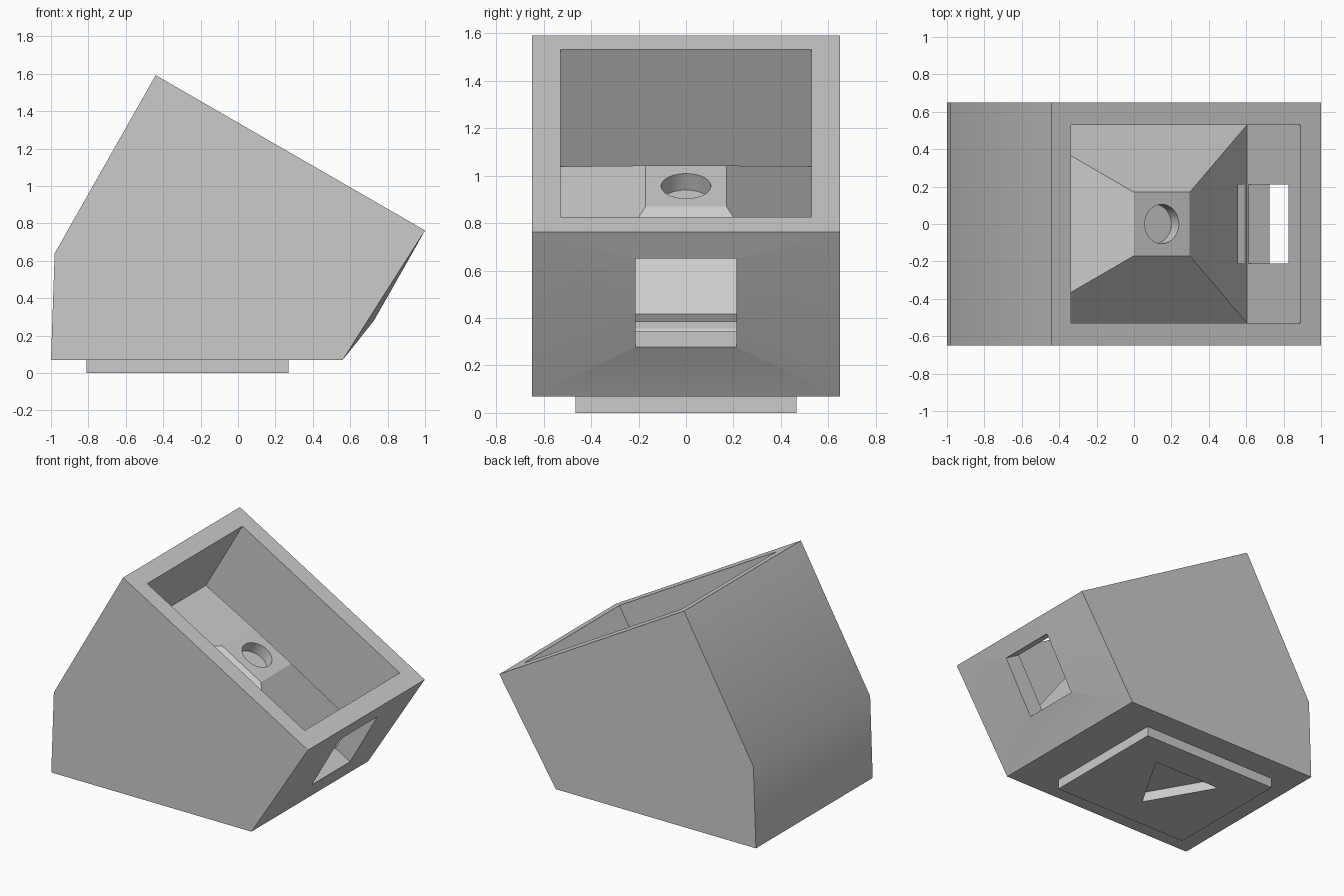
import bpy, bmesh, math
from mathutils import Matrix, Vector

if "Cube" in bpy.data.objects:
    bpy.data.objects.remove(bpy.data.objects["Cube"], do_unlink=True)

# Single flat grey
grey = bpy.data.materials.new("matte grey")
grey.use_nodes = True
GREY = (0.6, 0.6, 0.6, 1)
grey.diffuse_color = GREY
grey.node_tree.nodes["Principled BSDF"].inputs["Base Color"].default_value = GREY

# Frame lying on the sloped top: local x runs downhill, local z points out
slope = Matrix.Translation((-0.44, 0, 1.592)) @ Matrix.Rotation(math.radians(30), 4, "Y")


def make_object(name, bm, matrix=None):
    if matrix:
        bm.transform(matrix)
    bmesh.ops.recalc_face_normals(bm, faces=bm.faces)
    mesh = bpy.data.meshes.new(name)
    bm.to_mesh(mesh)
    bm.free()
    mesh.materials.append(grey)
    obj = bpy.data.objects.new(name, mesh)
    bpy.context.collection.objects.link(obj)
    return obj


def box(name, low, high, matrix=None):
    bm = bmesh.new()
    bmesh.ops.create_cube(bm, size=1)
    low, high = Vector(low), Vector(high)
    bmesh.ops.scale(bm, vec=high - low, verts=bm.verts)
    bmesh.ops.translate(bm, vec=(low + high) / 2, verts=bm.verts)
    return make_object(name, bm, matrix)


def cut(target, cutter):
    cutter.hide_render = True
    mod = target.modifiers.new("cut", "BOOLEAN")
    mod.operation, mod.solver, mod.object = "DIFFERENCE", "EXACT", cutter
    bpy.context.view_layer.objects.active = target
    bpy.ops.object.modifier_apply(modifier=mod.name)
    bpy.data.objects.remove(cutter, do_unlink=True)


def bridge(bm, ring_a, ring_b):
    for i in range(len(ring_a)):
        j = (i + 1) % len(ring_a)
        bm.faces.new((ring_a[i], ring_a[j], ring_b[j], ring_b[i]))


def rect(bm, x0, x1, half, z0, z1):
    return [bm.verts.new(p) for p in
            ((x0, -half, z0), (x1, -half, z1), (x1, half, z1), (x0, half, z0))]


# Housing: extruded side profile, its low end slightly bowed around the slot
profile = [(0.56, 0.07), (1, 0.762), (-0.44, 1.592), (-0.98, 0.64), (-1, 0.07)]
bm = bmesh.new()
front = [bm.verts.new((x, -0.65, z)) for x, z in profile]
back = [bm.verts.new((x, 0.65, z)) for x, z in profile]
bm.faces.new(front)
bm.faces.new(back)
for i in range(1, 5):
    j = (i + 1) % 5
    bm.faces.new((front[i], front[j], back[j], back[i]))
slot_rim = rect(bm, 0.727, 0.937, 0.21, 0.28, 0.65)
bridge(bm, [front[0], front[1], back[1], back[0]], slot_rim)
bm.faces.new(slot_rim)
housing = make_object("housing", bm)

# Pocket cutter: box whose floor rises into a flat-topped pyramid
bm = bmesh.new()
mouth = rect(bm, 0.12, 1.535, 0.53, 0.1, 0.1)
floor = rect(bm, 0.12, 1.535, 0.53, -0.57, -0.57)
pedestal = rect(bm, 0.655, 1.0, 0.17, -0.256, -0.256)
bm.faces.new(mouth)
bridge(bm, mouth, floor)
bridge(bm, floor, pedestal)
bm.faces.new(pedestal)
cut(housing, make_object("pocket_cutter", bm, slope))

# Round socket in the pedestal
bm = bmesh.new()
bmesh.ops.create_cone(bm, cap_ends=True, segments=48, radius1=0.105, radius2=0.105,
                      depth=0.14, matrix=Matrix.Translation((0.8275, 0, -0.266)))
cut(housing, make_object("socket_cutter", bm, slope))

# Slot through the low end wall
cut(housing, box("slot_cutter", (1.45, -0.212, -0.556), (1.9, 0.212, -0.127), slope))

# Foot plate with a triangular recess
foot = box("foot_plate", (-0.81, -0.465, 0), (0.27, 0.465, 0.075))
bm = bmesh.new()
tri = [bm.verts.new((x, y, -0.1)) for x, y in ((0, 0.23), (-0.54, 0.23), (-0.27, -0.235))]
side = bmesh.ops.extrude_face_region(bm, geom=[bm.faces.new(tri)])
bmesh.ops.translate(bm, vec=(0, 0, 0.3),
                    verts=[v for v in side["geom"] if isinstance(v, bmesh.types.BMVert)])
cut(foot, make_object("triangle_cutter", bm))

# Soft shading on shallow bends, crisp edges elsewhere
for obj in (housing, foot):
    bpy.ops.object.select_all(action="DESELECT")
    obj.select_set(True)
    bpy.context.view_layer.objects.active = obj
    bpy.ops.object.shade_smooth_by_angle(angle=math.radians(30))
